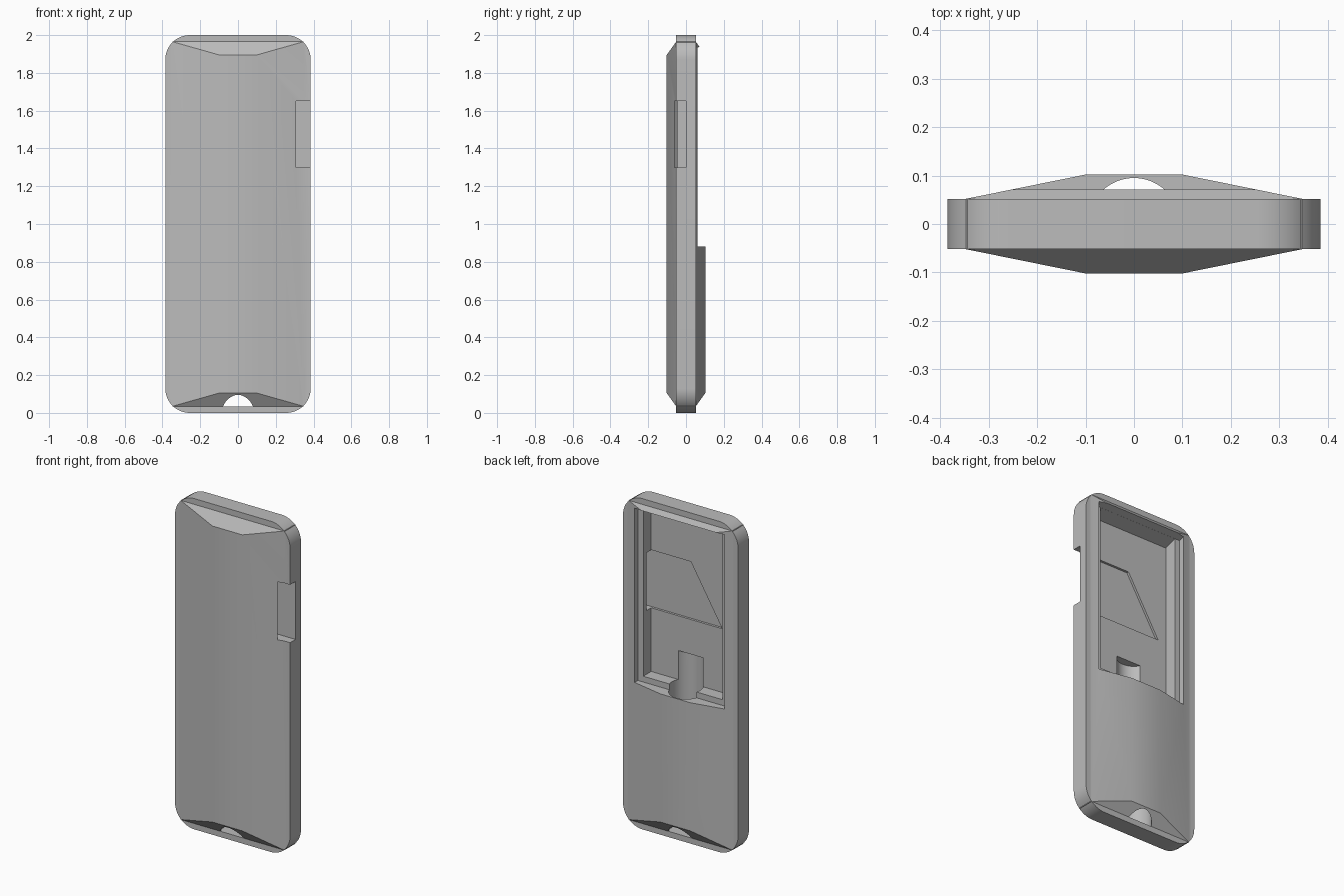
import bpy
import bmesh
import math
from mathutils import Vector

cube = bpy.data.objects.get("Cube")
if cube:
    bpy.data.objects.remove(cube, do_unlink=True)

grey = bpy.data.materials.new("plain_grey")
grey.use_nodes = True
colour = (0.5, 0.5, 0.5, 1)
grey.diffuse_color = colour
grey.node_tree.nodes["Principled BSDF"].inputs["Base Color"].default_value = colour


def finish(name, bm):
    bmesh.ops.recalc_face_normals(bm, faces=bm.faces)
    mesh = bpy.data.meshes.new(name)
    bm.to_mesh(mesh)
    bm.free()
    mesh.materials.append(grey)
    obj = bpy.data.objects.new(name, mesh)
    bpy.context.collection.objects.link(obj)
    return obj


def prism(name, outline, start, offset):
    """Extrude a closed outline of 3D points by an offset."""
    bm = bmesh.new()
    face = bm.faces.new([bm.verts.new(p) for p in outline])
    moved = bmesh.ops.extrude_face_region(bm, geom=[face])["geom"]
    verts = [v for v in moved if isinstance(v, bmesh.types.BMVert)]
    bmesh.ops.translate(bm, verts=verts, vec=offset)
    bmesh.ops.translate(bm, verts=bm.verts, vec=start)
    return finish(name, bm)


def front_prism(name, outline, y0, y1):
    return prism(name, [(x, 0, z) for x, z in outline], (0, y0, 0), (0, y1 - y0, 0))


def side_prism(name, outline, half):
    return prism(name, [(0, y, z) for y, z in outline], (-half, 0, 0), (2 * half, 0, 0))


# Rounded middle slab
radius, half_w, half_h = 0.13, 0.385, 1.0
outline = []
for quarter, (sx, sz) in enumerate([(1, 1), (-1, 1), (-1, -1), (1, -1)]):
    for i in range(17):
        a = math.pi / 2 * (quarter + i / 16)
        outline.append((sx * (half_w - radius) + radius * math.cos(a),
                        1 + sz * (half_h - radius) + radius * math.sin(a)))
case = front_prism("phone_case", outline, -0.052, 0.052)

# Faceted bulge on the front and back
bm = bmesh.new()
for sx in (-1, 1):
    for sy in (-1, 1):
        for sz in (-1, 1):
            bm.verts.new((sx * 0.347, sy * 0.052, 1 + sz * 0.965))
            bm.verts.new((sx * 0.1, sy * 0.102, 1 + sz * 0.895))
bmesh.ops.convex_hull(bm, input=bm.verts)
bmesh.ops.dissolve_limit(bm, angle_limit=0.01, verts=bm.verts, edges=bm.edges)
bulge = finish("bulge", bm)

# Back opening, then the deeper pocket inside its ledge, with a sloping top
opening = side_prism("opening", [(0.03, 0.88), (0.2, 0.88), (0.2, 1.98),
                                 (0.07, 1.937), (0.03, 1.924)], 0.3)
pocket = side_prism("pocket", [(-0.046, 0.915), (0.1, 0.915),
                               (0.1, 1.947), (-0.046, 1.898)], 0.265)

# Slot that runs in from one side and ends in a slanted wall
slot = front_prism("slot", [(-0.21, 1.3), (0.5, 1.3), (0.5, 1.65), (0, 1.65)],
                   -0.06, 0.0)

# Upright round bore in the lower half
circle = [(0.095 * math.cos(math.tau * i / 48), 0.095 * math.sin(math.tau * i / 48), 0)
          for i in range(48)]
bore = prism("bore", circle, (0, 0, 0.035), (0, 0, 1.055))

# Combine the parts into one shell
helpers = [bulge, opening, pocket, slot, bore]
for part in helpers:
    part.hide_render = True
    mod = case.modifiers.new(part.name, "BOOLEAN")
    mod.operation = "UNION" if part is bulge else "DIFFERENCE"
    mod.solver = "EXACT"
    mod.object = part
bpy.context.view_layer.update()
graph = bpy.context.evaluated_depsgraph_get()
shell = bpy.data.meshes.new_from_object(case.evaluated_get(graph))
case.modifiers.clear()
case.data = shell
for part in helpers:
    bpy.data.objects.remove(part, do_unlink=True)
shell.materials.clear()
shell.materials.append(grey)

# Smooth rounded areas, crisp edges
bpy.ops.object.select_all(action="DESELECT")
bpy.context.view_layer.objects.active = case
case.select_set(True)
bpy.ops.object.shade_smooth_by_angle(angle=math.radians(30))
